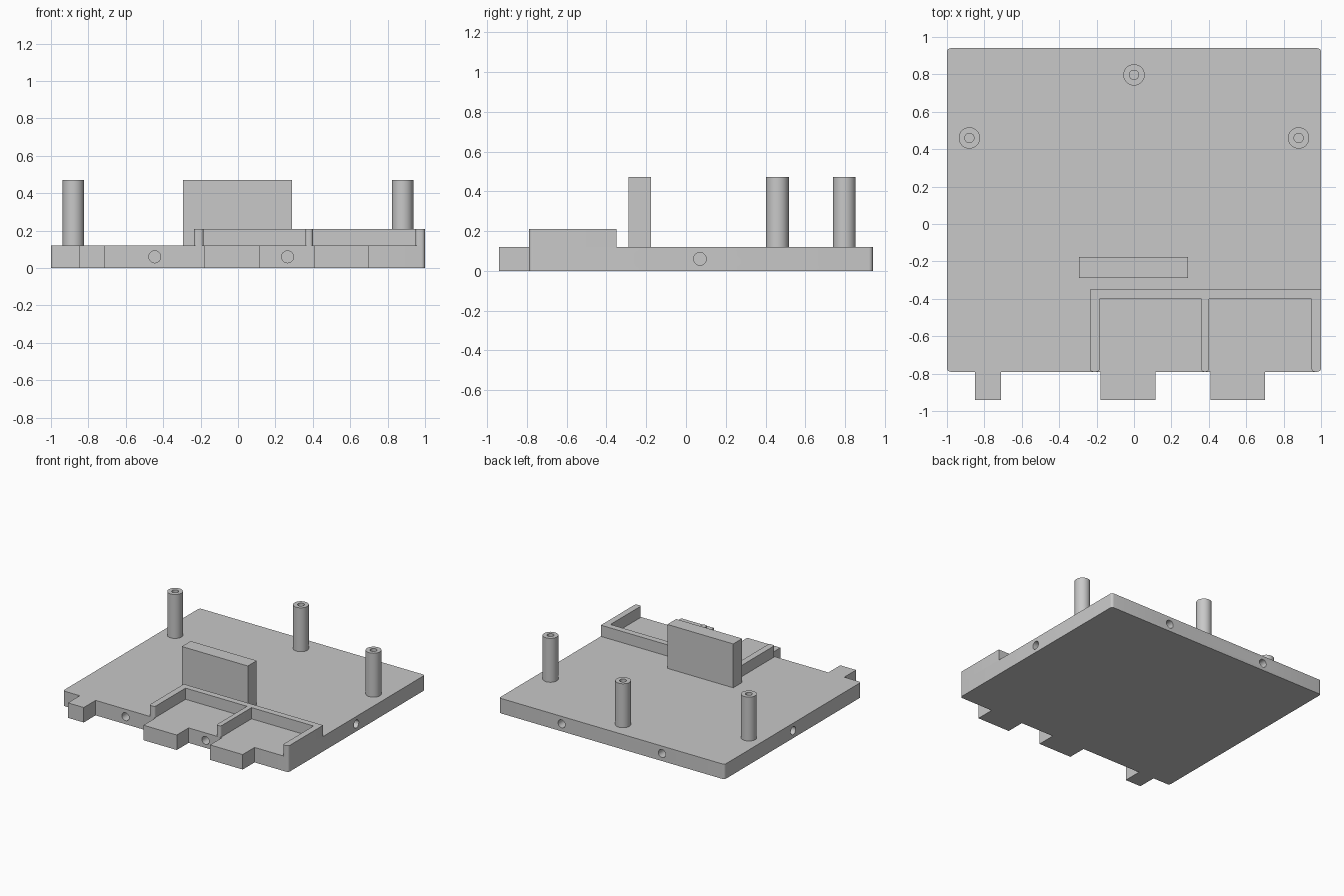
import bpy, bmesh, math
from mathutils import Matrix, Vector

if "Cube" in bpy.data.objects:
    bpy.data.objects.remove(bpy.data.objects["Cube"])

GREY = bpy.data.materials.new("plain grey")
GREY.diffuse_color = (0.58, 0.58, 0.58, 1)
GREY.use_nodes = True
GREY.node_tree.nodes["Principled BSDF"].inputs["Base Color"].default_value = GREY.diffuse_color

PLATE_TOP = 0.12
FRONT, BACK = -0.79, 0.94


def add_object(name, bm):
    bmesh.ops.recalc_face_normals(bm, faces=bm.faces)
    mesh = bpy.data.meshes.new(name)
    bm.to_mesh(mesh)
    bm.free()
    mesh.materials.append(GREY)
    obj = bpy.data.objects.new(name, mesh)
    bpy.context.collection.objects.link(obj)
    return obj


def activate(obj):
    bpy.ops.object.select_all(action='DESELECT')
    obj.select_set(True)
    bpy.context.view_layer.objects.active = obj


def smooth(obj):
    activate(obj)
    bpy.ops.object.shade_smooth_by_angle(angle=math.radians(35))


def rounded(points, radii, steps=5):
    """Outline whose right-angled corners are replaced by arcs."""
    out = []
    for i, p in enumerate(points):
        p, r = Vector(p), radii.get(i, 0)
        if not r:
            out.append(p)
            continue
        a = (Vector(points[i - 1]) - p).normalized() * r
        b = (Vector(points[(i + 1) % len(points)]) - p).normalized() * r
        for k in range(steps + 1):
            t = k / steps * math.pi / 2
            out.append(p + a * (1 - math.sin(t)) + b * (1 - math.cos(t)))
    return out


def prism(name, outline, z0, z1):
    bm = bmesh.new()
    face = bm.faces.new([bm.verts.new((p[0], p[1], z0)) for p in outline])
    top = bmesh.ops.extrude_face_region(bm, geom=[face], use_keep_orig=True)
    verts = [g for g in top["geom"] if isinstance(g, bmesh.types.BMVert)]
    bmesh.ops.translate(bm, verts=verts, vec=(0, 0, z1 - z0))
    return add_object(name, bm)


# Base plate outline with three tabs along the front edge
outline = [(-1, FRONT)]
for x0, x1 in ((-0.85, -0.71), (-0.18, 0.115), (0.41, 0.70)):
    outline += [(x0, FRONT), (x0, -0.94), (x1, -0.94), (x1, FRONT)]
outline += [(1, FRONT), (1, BACK), (-1, BACK)]
n = len(outline)
plate = prism("base_plate",
              rounded(outline, {i: 0.02 for i in (0, n - 3, n - 2, n - 1)}),
              0, PLATE_TOP)

# Blind round holes in the four edges of the plate
bm = bmesh.new()
DEPTH = 0.1
for x, y, axis in ((-0.445, FRONT, 'X'), (0.265, FRONT, 'X'),
                   (-0.445, BACK, 'X'), (0.445, BACK, 'X'),
                   (-1, 0.07, 'Y'), (1, 0.07, 'Y')):
    place = (Matrix.Translation((x, y, 0.06))
             @ Matrix.Rotation(math.pi / 2, 4, axis))
    bmesh.ops.create_cone(bm, cap_ends=True, segments=32, radius1=0.032,
                          radius2=0.032, depth=2 * DEPTH, matrix=place)
cutter = add_object("hole_cutter", bm)
cutter.hide_render = True
mod = plate.modifiers.new("holes", 'BOOLEAN')
mod.operation, mod.solver, mod.object = 'DIFFERENCE', 'EXACT', cutter
activate(plate)
bpy.ops.object.modifier_apply(modifier=mod.name)
bpy.data.objects.remove(cutter)
smooth(plate)

# Low wall around two open bays, with rounded front ends
walls = [(-0.235, FRONT), (-0.185, FRONT), (-0.185, -0.40), (0.36, -0.40),
         (0.36, FRONT), (0.40, FRONT), (0.40, -0.40), (0.95, -0.40),
         (0.95, FRONT), (1, FRONT), (1, -0.35), (-0.235, -0.35)]
ends = {i: 0.015 for i in (0, 1, 4, 5, 8)}
ends[9] = 0.02
smooth(prism("bay_walls", rounded(walls, ends), PLATE_TOP, 0.21))

# Upright block behind the bays
prism("upright_block", [(-0.295, -0.29), (0.29, -0.29),
                        (0.29, -0.177), (-0.295, -0.177)], PLATE_TOP, 0.472)


# Hollow standoff posts
def post(name, x, y, segments=40):
    bm = bmesh.new()
    profile = [(0.057, PLATE_TOP), (0.057, 0.472), (0.025, 0.472),
               (0.025, PLATE_TOP + 0.005)]
    rings = []
    for r, z in profile:
        rings.append([bm.verts.new((x + r * math.cos(a), y + r * math.sin(a), z))
                      for a in (2 * math.pi * k / segments
                                for k in range(segments))])
    for lo, hi in zip(rings, rings[1:]):
        for k in range(segments):
            j = (k + 1) % segments
            bm.faces.new((lo[k], lo[j], hi[j], hi[k]))
    bm.faces.new(rings[0])
    bm.faces.new(rings[-1])
    smooth(add_object(name, bm))


post("post_left", -0.88, 0.46)
post("post_right", 0.88, 0.46)
post("post_back", 0, 0.797)
